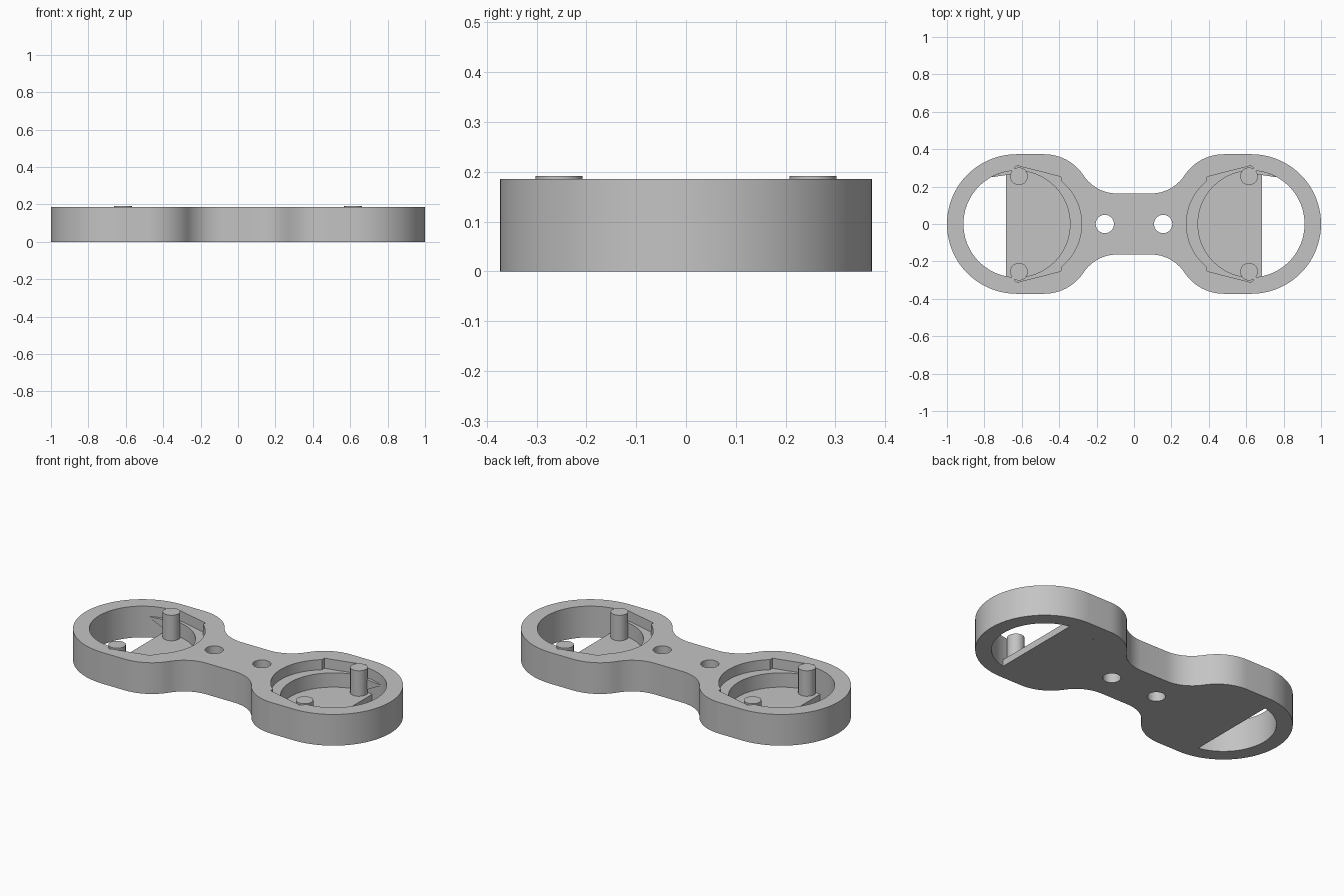
import bpy, bmesh
from math import sin, cos, pi, radians, sqrt, acos

cube = bpy.data.objects.get("Cube")
if cube:
    bpy.data.objects.remove(cube)

HEIGHT, LEDGE, FLOOR, PEG_TOP = 0.185, 0.125, 0.04, 0.191
RING_X, RING_R, BORE_R = 0.627, 0.373, 0.285
FLOOR_X = 0.685

gray = bpy.data.materials.new("plain gray")
gray.use_nodes = True
gray.diffuse_color = (0.55, 0.55, 0.55, 1)
gray.node_tree.nodes["Principled BSDF"].inputs["Base Color"].default_value = (0.55, 0.55, 0.55, 1)


def arc(cx, cy, r, a0, a1, n):
    return [(cx + r * cos(a0 + (a1 - a0) * i / n), cy + r * sin(a0 + (a1 - a0) * i / n))
            for i in range(n + 1)]


def circle(cx, cy, r, n=64):
    return arc(cx, cy, r, 0, 2 * pi, n)[:-1]


def prism(name, points, z0, z1):
    """Extrude a flat outline from z0 up to z1."""
    bm = bmesh.new()
    face = bm.faces.new([bm.verts.new((x, y, z0)) for x, y in points])
    top = bmesh.ops.extrude_face_region(bm, geom=[face])["geom"]
    for v in top:
        if isinstance(v, bmesh.types.BMVert):
            v.co.z = z1
    bmesh.ops.recalc_face_normals(bm, faces=bm.faces[:])
    mesh = bpy.data.meshes.new(name)
    bm.to_mesh(mesh)
    bm.free()
    mesh.materials.append(gray)
    obj = bpy.data.objects.new(name, mesh)
    bpy.context.collection.objects.link(obj)
    return obj


def cut(body, points, z0, z1):
    cutter = prism("cutter", points, z0, z1)
    cutter.hide_render = True
    mod = body.modifiers.new("cut", "BOOLEAN")
    mod.operation, mod.solver, mod.object = "DIFFERENCE", "EXACT", cutter
    bpy.context.view_layer.objects.active = body
    bpy.ops.object.modifier_apply(modifier=mod.name)
    bpy.data.objects.remove(cutter)


def smooth(obj):
    bpy.ops.object.select_all(action="DESELECT")
    obj.select_set(True)
    bpy.context.view_layer.objects.active = obj
    bpy.ops.object.shade_smooth_by_angle(angle=radians(30))


# Outline of one quarter: end ring, flat, shoulder, waist fillet
bend = radians(56.6)
shoulder_r, waist_r = 0.2515, 0.2155
waist_y = RING_R - (shoulder_r + waist_r) * (1 - cos(bend))
waist_x = 0.48 - (shoulder_r + waist_r) * sin(bend)
quarter = arc(RING_X, 0, RING_R, 0, pi / 2, 28)
quarter += arc(0.48, RING_R - shoulder_r, shoulder_r, pi / 2, pi / 2 + bend, 12)
quarter += arc(waist_x, waist_y + waist_r, waist_r, -pi / 2 + bend, -pi / 2, 12)[1:]
half = quarter + [(-x, y) for x, y in reversed(quarter)]
outline = half + [(x, -y) for x, y in reversed(half[1:-1])]
body = prism("double_ring_body", outline, 0, HEIGHT)

# Shallow pocket outline on the waist side of each ring
pocket_r, pocket_x = 0.295, 0.575
start = acos((pocket_x - 0.39) / pocket_r)
upper = [(0.645, 0.27), (0.638, 0.303), (0.622, 0.312), (0.607, 0.307), (0.39, 0.252)]
pocket = upper + arc(pocket_x, 0, pocket_r, pi - start, pi + start, 32)
pocket += [(x, -y) for x, y in reversed(upper)]

for side in (-1, 1):
    cut(body, circle(side * RING_X, 0, BORE_R, 96), -0.1, 0.3)
    cut(body, [(side * x, y) for x, y in pocket], LEDGE, 0.3)
    cut(body, circle(side * 0.156, 0, 0.049, 40), -0.1, 0.3)
smooth(body)

# Floors, pegs and the small wall wedges
clip = acos((FLOOR_X - RING_X) / BORE_R)
floor_outline = arc(RING_X, 0, BORE_R, clip, 2 * pi - clip, 72)
for side, label in ((-1, "right"), (1, "left")):
    smooth(prism(label + "_floor", [(side * x, y) for x, y in floor_outline], 0, FLOOR))
    for y, place in ((-0.255, "front"), (0.255, "back")):
        smooth(prism(f"{label}_{place}_peg", circle(side * 0.615, y, 0.047, 40), FLOOR / 2, PEG_TOP))

    # Wedge tapers out along the back wall of the bore
    wedge = [(0.765, 0.25), (0.65, 0.266), (0.65, 0.288), (0.70, 0.278)]
    piece = prism(label + "_wall_wedge", [(side * x, y) for x, y in wedge], 0.06, LEDGE)
    for v in piece.data.vertices:
        if v.co.z < LEDGE - 0.01:
            v.co.z += (abs(v.co.x) - 0.65) / 0.115 * (LEDGE - 0.062)
